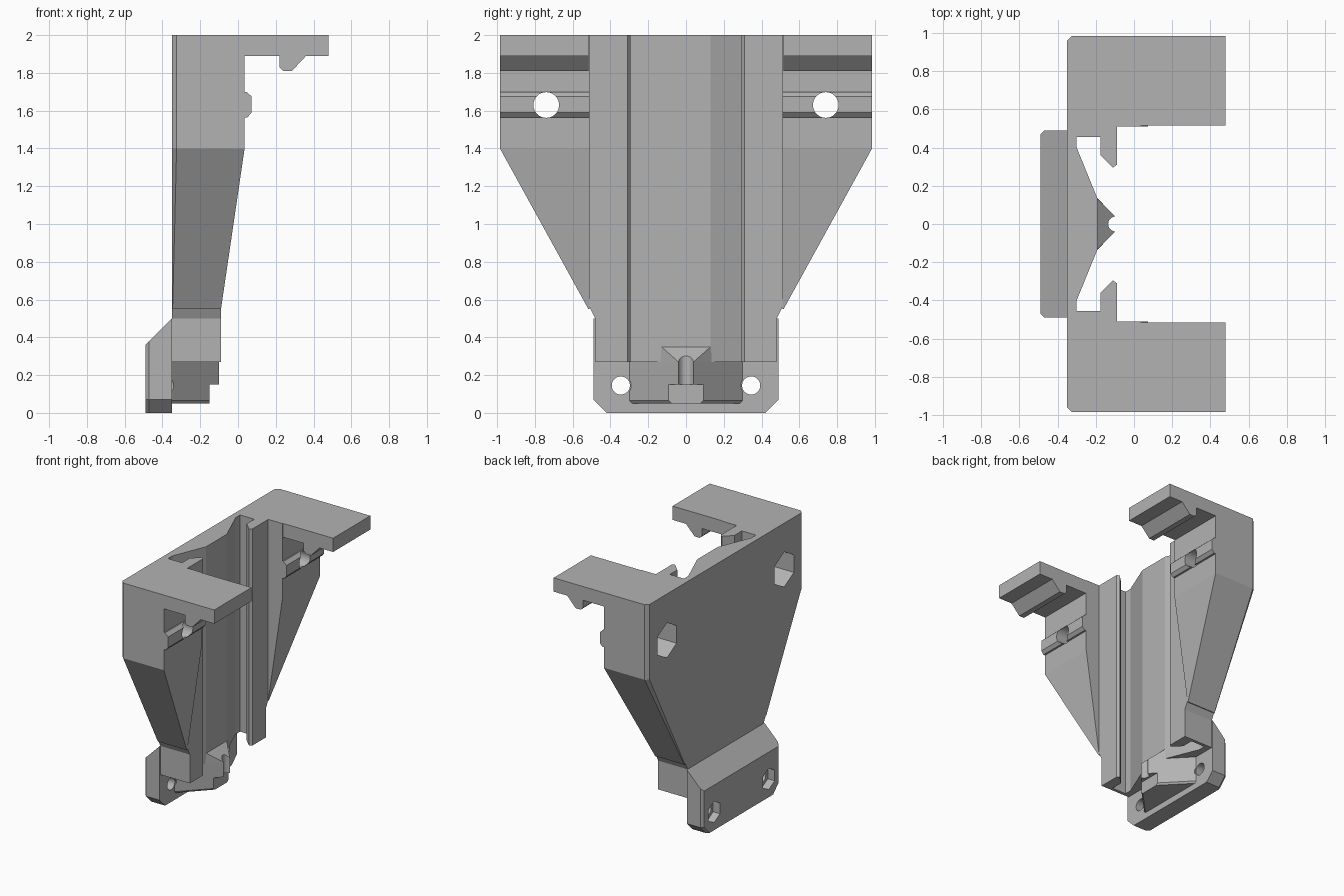
import bpy, bmesh, math

if "Cube" in bpy.data.objects:
    bpy.data.objects.remove(bpy.data.objects["Cube"], do_unlink=True)

grey = bpy.data.materials.new("plain_grey")
grey.use_nodes = True
colour = (0.45, 0.45, 0.45, 1)
grey.diffuse_color = colour
grey.node_tree.nodes["Principled BSDF"].inputs["Base Color"].default_value = colour


def loft(name, rings):
    """Skin matching rings of points and cap both ends."""
    bm = bmesh.new()
    loops = [[bm.verts.new(p) for p in ring] for ring in rings]
    for a, b in zip(loops, loops[1:]):
        for i in range(len(a)):
            j = (i + 1) % len(a)
            bm.faces.new((a[i], a[j], b[j], b[i]))
    bm.faces.new(loops[0])
    bm.faces.new(loops[-1])
    bmesh.ops.recalc_face_normals(bm, faces=bm.faces)
    mesh = bpy.data.meshes.new(name)
    bm.to_mesh(mesh)
    bm.free()
    mesh.materials.append(grey)
    obj = bpy.data.objects.new(name, mesh)
    bpy.context.collection.objects.link(obj)
    return obj


def extrude_y(name, profile, y0, y1):
    return loft(name, [[(x, y, z) for x, z in profile] for y in (y0, y1)])


def rod(axis, centre, radius, start, end, sides):
    """Prism cutter along x or z, with a corner pointing up when hexagonal."""
    def ring(t):
        pts = []
        for i in range(sides):
            a = 2 * math.pi * i / sides
            u, v = centre[0] + radius * math.sin(a), centre[1] + radius * math.cos(a)
            pts.append((t, u, v) if axis == "x" else (u, v, t))
        return pts
    return loft("cutter", [ring(start), ring(end)])


def apply(obj, kind, **settings):
    mod = obj.modifiers.new(kind.lower(), kind)
    for key, value in settings.items():
        setattr(mod, key, value)
    bpy.context.view_layer.objects.active = obj
    bpy.ops.object.modifier_apply(modifier=mod.name)


def cut(obj, *cutters):
    for c in cutters:
        c.hide_render = True
        apply(obj, "BOOLEAN", operation="DIFFERENCE", solver="EXACT", object=c)
        bpy.data.objects.remove(c, do_unlink=True)


def mirror(obj):
    apply(obj, "MIRROR", use_axis=(False, True, False))


# Central channel: slotted lips in front of a raised V-shaped back
def channel(hw, z):
    half = [(-.35, hw), (-.09, hw), (-.09, .31), (-.11, .295), (-.175, .36),
            (-.175, .455), (-.30, .455), (-.30, .40), (-.19, .13)]
    return [(x, y, z) for x, y in half] + [(x, -y, z) for x, y in reversed(half)]


loft("channel_body", [channel(.48, .27), channel(.48, .5), channel(.51, .56), channel(.51, 2)])


# Side wings, tapered below, with bolt holes and hexagonal pockets
def wing_ring(z, front, y, c):
    return [(-.35, .51, z), (front, .51, z), (front, y, z), (-.35 + c, y, z), (-.35, y - c, z)]


wing = loft("side_wings", [wing_ring(.55, -.09, .517, .004), wing_ring(1.4, .035, .985, .025),
                           wing_ring(2, .035, .985, .025)])
bolt = (.74, 1.63)
cut(wing, rod("x", bolt, .068, -.5, .2, 32), rod("x", bolt, .14, -.5, -.08, 6))
mirror(wing)

# Locating rails across the wing fronts
rail = extrude_y("locating_rails", [(.03, 1.70), (.045, 1.70), (.072, 1.675), (.072, 1.59),
                                    (.05, 1.565), (.03, 1.565)], .51, .985)
cut(rail, rod("x", bolt, .068, -.5, .2, 32))
mirror(rail)

# Top arms with hooked undersides
arm = extrude_y("top_arms", [(.035, 1.89), (.22, 1.89), (.22, 1.83), (.24, 1.81), (.285, 1.81),
                             (.36, 1.89), (.48, 1.89), (.48, 2), (.035, 2)], .515, .985)
mirror(arm)


# Mounting foot with clipped lower corners and a sloping top
def foot_ring(x, hw, top):
    half = [(hw - .07, 0), (hw, .07), (hw, top)]
    return [(x, y, z) for y, z in half] + [(x, -y, z) for y, z in reversed(half)]


foot = loft("mounting_foot", [foot_ring(-.49, .47, .36), foot_ring(-.47, .49, .38),
                              foot_ring(-.35, .49, .50)])
for side in (1, -1):
    spot = (side * .345, .145)
    cut(foot, rod("x", spot, .048, -.6, .2, 32), rod("x", spot, .085, -.6, -.43, 6))


# End stop wedge with a nut slot, screw bore and clearance for the foot holes
def wedge(z, inset, front, hw):
    return [(-.36, inset - .31, z), (front, -hw, z), (front, hw, z), (-.36, .31 - inset, z)]


stop = loft("end_stop", [wedge(.05, .015, -.11, .035), wedge(.065, 0, -.10, .04),
                         wedge(.27, 0, -.10, .04), wedge(.35, 0, -.19, .13)])
slot = extrude_y("cutter", [(-.15, 0), (.1, 0), (.1, .15), (-.15, .15)], -.1, .1)
cut(stop, slot, rod("z", (-.095, 0), .04, .1, .5, 32),
    *[rod("x", (s * .345, .145), .055, -.6, .2, 32) for s in (1, -1)])
